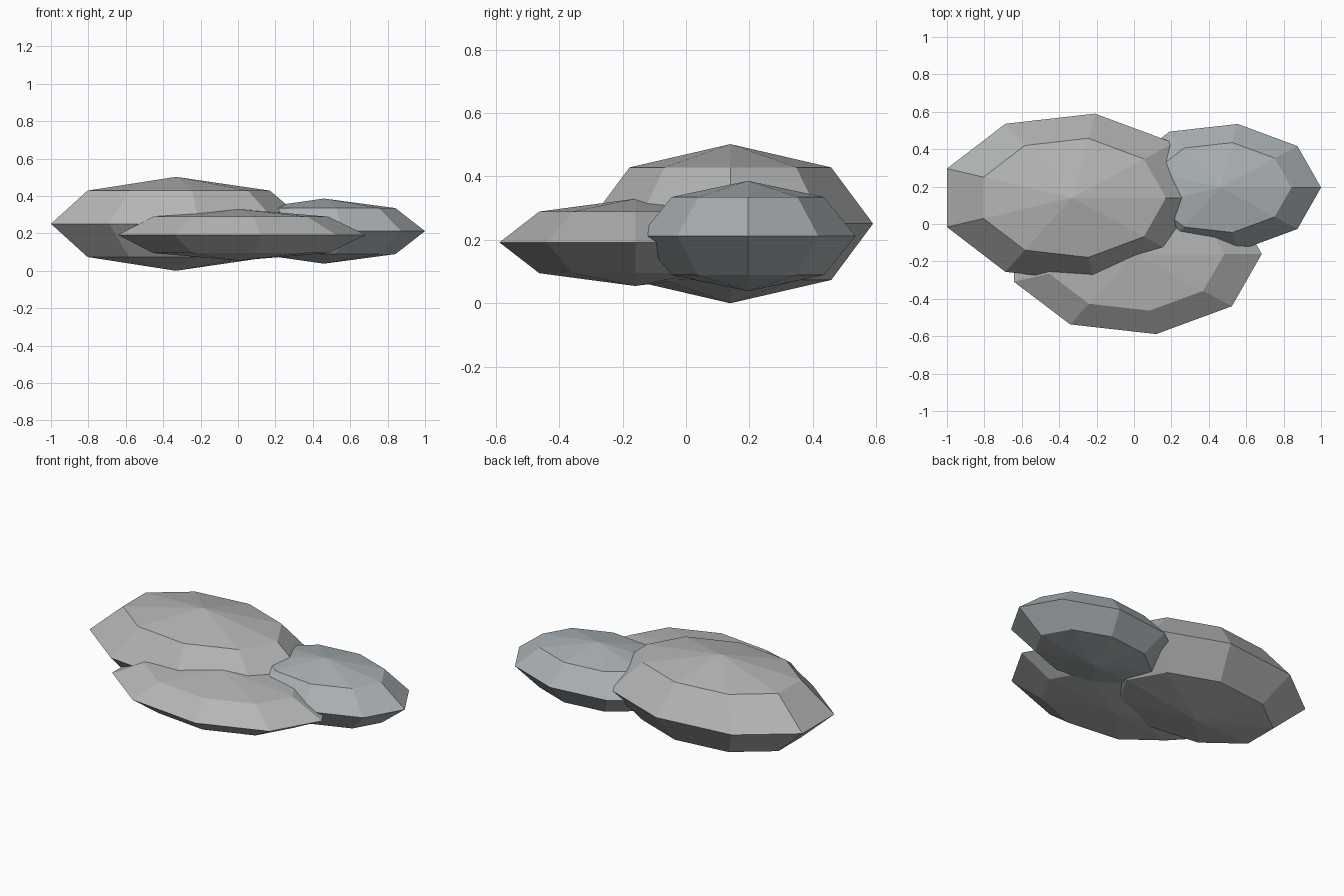
import bpy, bmesh
from math import sin, cos, pi

if "Cube" in bpy.data.objects:
    bpy.data.objects.remove(bpy.data.objects["Cube"])

SEGMENTS, RINGS = 9, 4


def material(name, rgb):
    m = bpy.data.materials.new(name)
    m.diffuse_color = (*rgb, 1)
    m.use_nodes = True
    m.node_tree.nodes["Principled BSDF"].inputs["Base Color"].default_value = m.diffuse_color
    return m


def stone(name, centre, radii, mat):
    """Flat-faced ellipsoid with a corner pointing along +x."""
    bm = bmesh.new()
    top = bm.verts.new((0, 0, 1))
    bottom = bm.verts.new((0, 0, -1))
    rings = []
    for r in range(1, RINGS):
        p = pi * r / RINGS
        rings.append([bm.verts.new((sin(p) * cos(2 * pi * s / SEGMENTS),
                                    sin(p) * sin(2 * pi * s / SEGMENTS),
                                    cos(p))) for s in range(SEGMENTS)])
    for s in range(SEGMENTS):
        n = (s + 1) % SEGMENTS
        bm.faces.new((top, rings[0][s], rings[0][n]))
        bm.faces.new((bottom, rings[-1][n], rings[-1][s]))
        for a, b in zip(rings, rings[1:]):
            bm.faces.new((a[s], b[s], b[n], a[n]))
    bmesh.ops.scale(bm, vec=radii, verts=bm.verts)
    bmesh.ops.recalc_face_normals(bm, faces=bm.faces)
    mesh = bpy.data.meshes.new(name)
    bm.to_mesh(mesh)
    bm.free()
    mesh.materials.append(mat)
    obj = bpy.data.objects.new(name, mesh)
    obj.location = centre
    bpy.context.collection.objects.link(obj)
    return obj


grey = material("stone_grey", (0.45, 0.47, 0.46))
blue_grey = material("stone_blue_grey", (0.40, 0.44, 0.46))

# Three overlapping flat stones
stone("large_stone", (-0.332, 0.14, 0.251), (0.711, 0.457, 0.251), grey)
stone("small_stone", (0.46, 0.195, 0.212), (0.54, 0.345, 0.174), blue_grey)
stone("front_stone", (0.0, -0.16, 0.192), (0.683, 0.435, 0.1375), grey)
